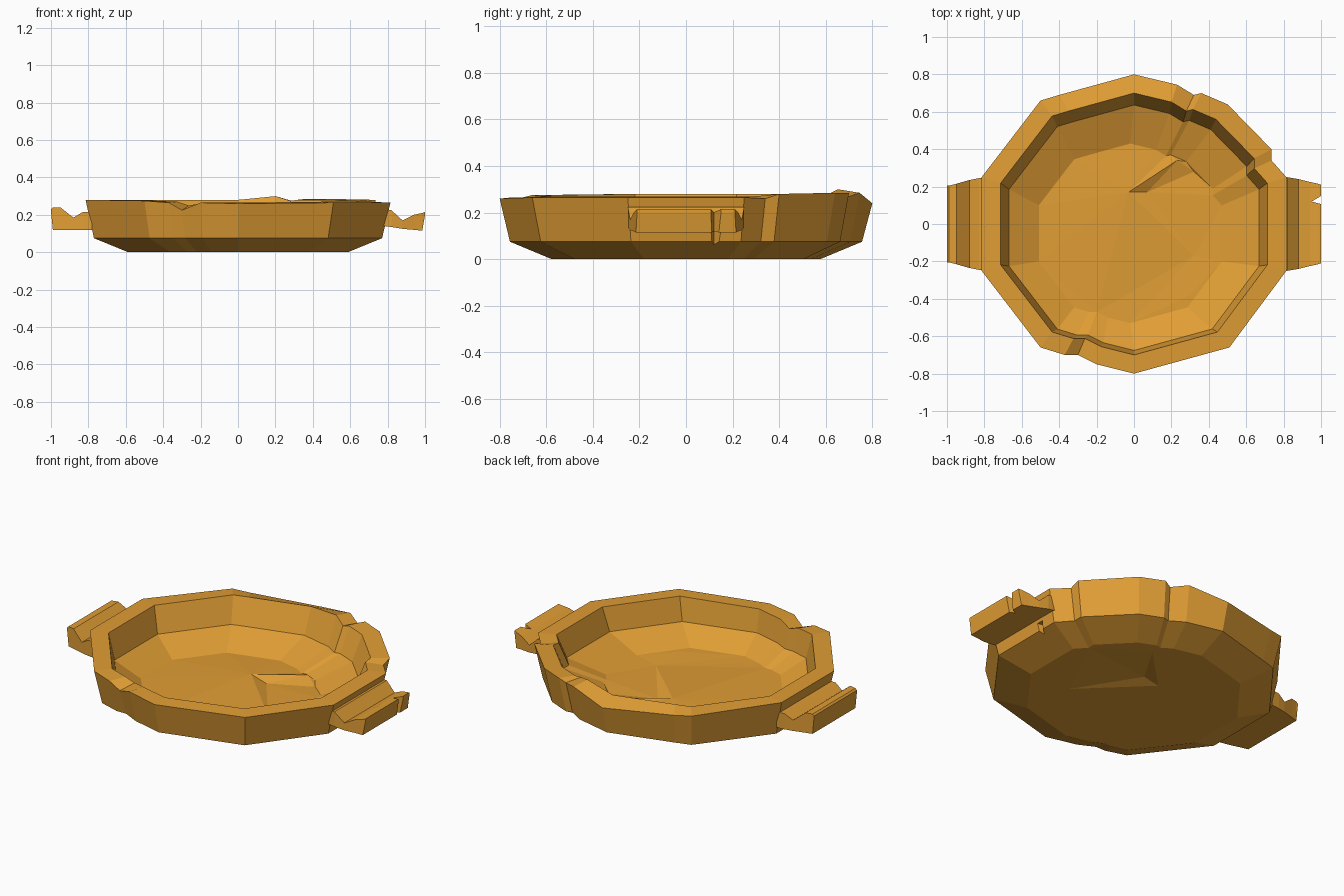
import bpy, bmesh, math
from mathutils import Vector
from mathutils.geometry import delaunay_2d_cdt

if "Cube" in bpy.data.objects:
    bpy.data.objects.remove(bpy.data.objects["Cube"], do_unlink=True)

clay = bpy.data.materials.new("ochre_clay")
clay.use_nodes = True
colour = (0.75, 0.34, 0.035, 1)
clay.diffuse_color = colour
clay.node_tree.nodes["Principled BSDF"].inputs["Base Color"].default_value = colour


def finish(bm, name):
    bmesh.ops.recalc_face_normals(bm, faces=bm.faces[:])
    mesh = bpy.data.meshes.new(name)
    bm.to_mesh(mesh)
    bm.free()
    mesh.materials.append(clay)
    obj = bpy.data.objects.new(name, mesh)
    bpy.context.collection.objects.link(obj)
    return obj


def bridge(bm, a, b):
    for i in range(len(a)):
        j = (i + 1) % len(a)
        bm.faces.new((a[i], a[j], b[j], b[i]))


def cap(bm, ring, extra, creases):
    """Fill a ring with facets that pass through extra points."""
    verts = ring + [bm.verts.new(p) for p in extra]
    n = len(ring)
    edges = [(i, (i + 1) % n) for i in range(n)]
    edges += [(n + a, n + b) for a, b in creases]
    faces = delaunay_2d_cdt([v.co.xy for v in verts], edges, [], 1, 1e-5)
    points, origin = faces[0], faces[3]
    for f in faces[2]:
        bm.faces.new([verts[origin[k][0]] for k in f])


# Worn rim outline: x, y, outer height, inner height
rim = [
    (0, -.8, .26, .265), (.51, -.66, .265, .27), (.815, -.25, .265, .27),
    (.815, .25, .265, .27), (.735, .34, .26, .27), (.735, .4, .28, .275),
    (.5, .64, .285, .28), (.36, .7, .285, .28), (.32, .69, .265, .275),
    (.23, .745, .285, .3), (0, .8, .24, .28), (-.4, .69, .26, .28),
    (-.5, .66, .27, .28), (-.815, .25, .28, .28), (-.815, -.25, .28, .28),
    (-.5, -.66, .275, .275), (-.37, -.7, .265, .27), (-.3, -.7, .225, .25),
    (-.2, -.75, .265, .265),
]

# Dish shell: base, belly, rim, inner wall and floor rings
bm = bmesh.new()


def ring(scale, z, dx=0, dy=0):
    return [bm.verts.new((p[0] * scale + dx, p[1] * scale + dy,
                          p[z] if isinstance(z, int) else z)) for p in rim]


rings = [ring(.72, 0.0), ring(.945, .075), ring(1, 2), ring(.875, 3),
         ring(.82, .13, 0, -.02), ring(.6, .05, -.02, -.05)]
for a, b in zip(rings, rings[1:]):
    bridge(bm, a, b)
cap(bm, rings[-1], [(-.03, .17, .065), (.23, .34, .065), (.07, .17, .035),
                    (.32, .28, .04), (.32, -.17, .04), (.3, -.38, .05)],
    [(0, 1), (0, 2), (2, 3), (4, 5)])
cap(bm, rings[0], [(-.03, .17, 0.0), (.23, .43, 0.0), (.07, .17, .02),
                   (.32, -.17, 0.0)], [(0, 1), (0, 2)])
dish = finish(bm, "dish")


# Lug handles, lofted outward from rectangular sections
def handle(name, side, stations):
    bm = bmesh.new()
    loops = []
    for x, half, low, high in stations:
        loops.append([bm.verts.new((side * x, y, z)) for y, z in
                      ((-half, low), (half, low), (half, high), (-half, high))])
    for a, b in zip(loops, loops[1:]):
        bridge(bm, a, b)
    bm.faces.new(loops[0])
    bm.faces.new(loops[-1])
    return finish(bm, name)


right_lug = handle("right_handle", -1, [
    (.78, .25, .12, .215), (.83, .245, .12, .215), (.88, .235, .12, .185),
    (.95, .215, .12, .24), (.99, .205, .12, .24), (1, .205, .22, .23)])
left_lug = handle("left_handle", 1, [
    (.78, .25, .14, .225), (.82, .25, .135, .225), (.88, .24, .125, .17),
    (.94, .225, .12, .2), (.985, .215, .115, .21), (1, .21, .2, .215)])


# Chips and cracks cut by hidden wedges
def crack(target, name, base, tip, width):
    """Vertical wedge: wide at base, narrowing to tip; base z to tip z."""
    bm = bmesh.new()
    a, b = Vector(base), Vector(tip)
    side = Vector((a.y - b.y, b.x - a.x, 0)).normalized() * width / 2
    rows = [[bm.verts.new((p.x, p.y, z)) for p in (a + side, b, a - side)]
            for z in (a.z, b.z)]
    bridge(bm, *rows)
    for row in rows:
        bm.faces.new(row)
    cutter = finish(bm, name)
    cutter.hide_render = True
    cutter.hide_viewport = True
    cutter.display_type = 'WIRE'
    cut = target.modifiers.new(name, 'BOOLEAN')
    cut.operation = 'DIFFERENCE'
    cut.solver = 'EXACT'
    cut.object = cutter


crack(left_lug, "handle_chip_cutter", (1.02, .13, .05), (.95, .12, .3), .06)
crack(dish, "wall_crack_cutter", (.86, .14, .03), (.74, .12, .12), .12)
